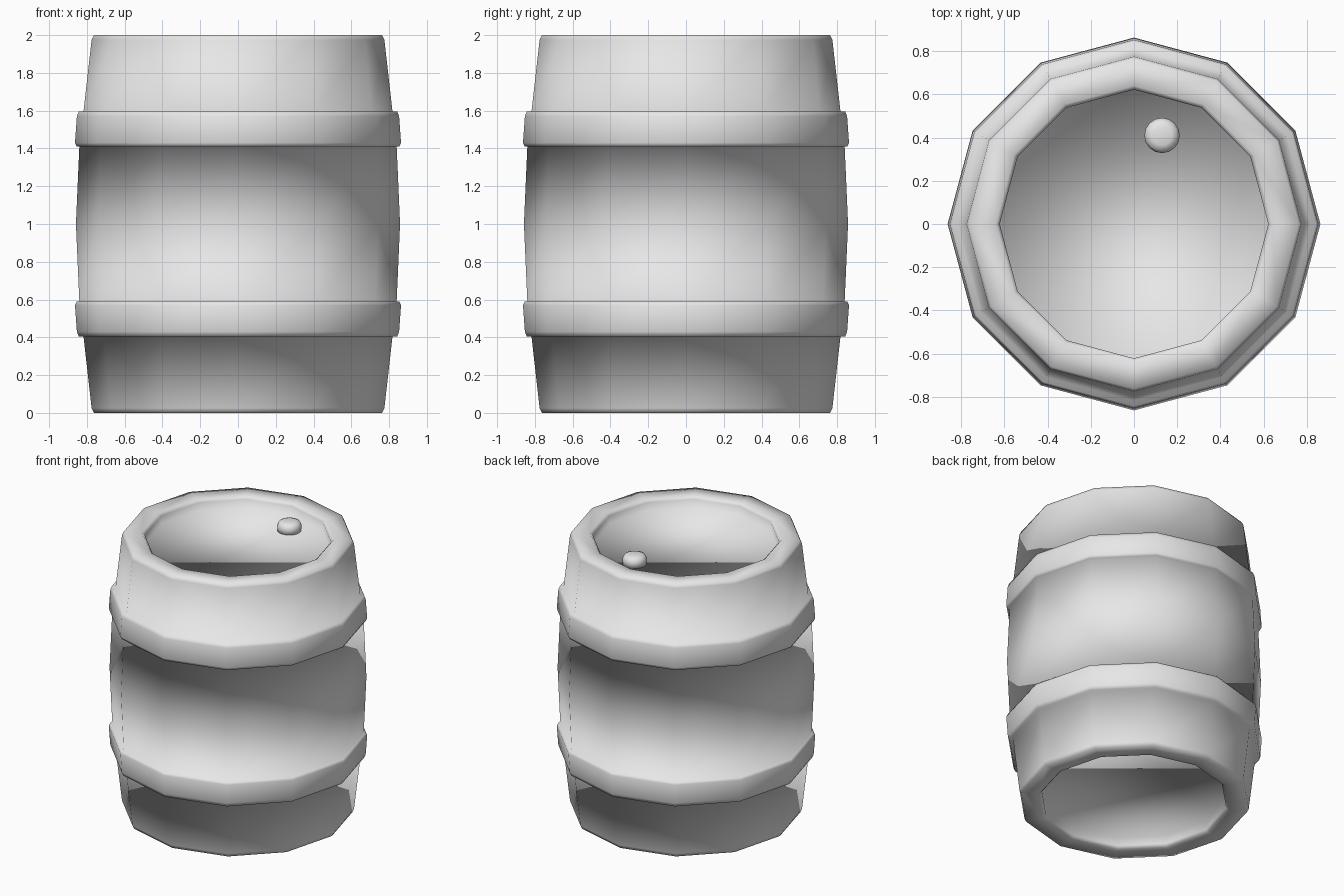
import bpy
import bmesh
from math import cos, sin, tau

cube = bpy.data.objects.get("Cube")
if cube:
    bpy.data.objects.remove(cube)

grey = bpy.data.materials.new("plain_grey")
grey.use_nodes = True
grey.diffuse_color = (0.8, 0.8, 0.8, 1)
grey.node_tree.nodes["Principled BSDF"].inputs["Base Color"].default_value = (0.8, 0.8, 0.8, 1)


def lathe(name, profile, sides, centre=(0, 0)):
    """Spin (radius, height) points into a closed, smooth-shaded solid."""
    bm = bmesh.new()
    rings = []
    for r, z in profile:
        rings.append([bm.verts.new((centre[0] + r * cos(tau * i / sides),
                                    centre[1] + r * sin(tau * i / sides), z))
                      for i in range(sides)])
    for low, high in zip(rings, rings[1:]):
        for i in range(sides):
            j = (i + 1) % sides
            bm.faces.new((low[i], low[j], high[j], high[i]))
    bm.faces.new(rings[0][::-1])
    bm.faces.new(rings[-1])
    for face in bm.faces:
        face.smooth = True
    mesh = bpy.data.meshes.new(name)
    bm.to_mesh(mesh)
    bm.free()
    mesh.materials.append(grey)
    obj = bpy.data.objects.new(name, mesh)
    bpy.context.collection.objects.link(obj)
    return obj


# Barrel: upper half from the belly to the recessed lid, mirrored for the lower half
upper = [
    (0.84, 1.41), (0.853, 1.41), (0.863, 1.43),    # hoop underside
    (0.853, 1.57), (0.843, 1.595), (0.818, 1.595),  # hoop top
    (0.775, 1.975), (0.763, 2.0),                  # stave end
    (0.64, 2.0), (0.622, 1.98), (0.622, 1.92),     # rim and lid recess
]
lower = [(r, 2 - z) for r, z in reversed(upper)]
lathe("barrel", lower + [(0.858, 1.0)] + upper, 12)

# Bung on the lid
lathe("bung", [(0.08, 1.91), (0.082, 1.955), (0.07, 1.98), (0.045, 1.99)], 16, (0.13, 0.41))
